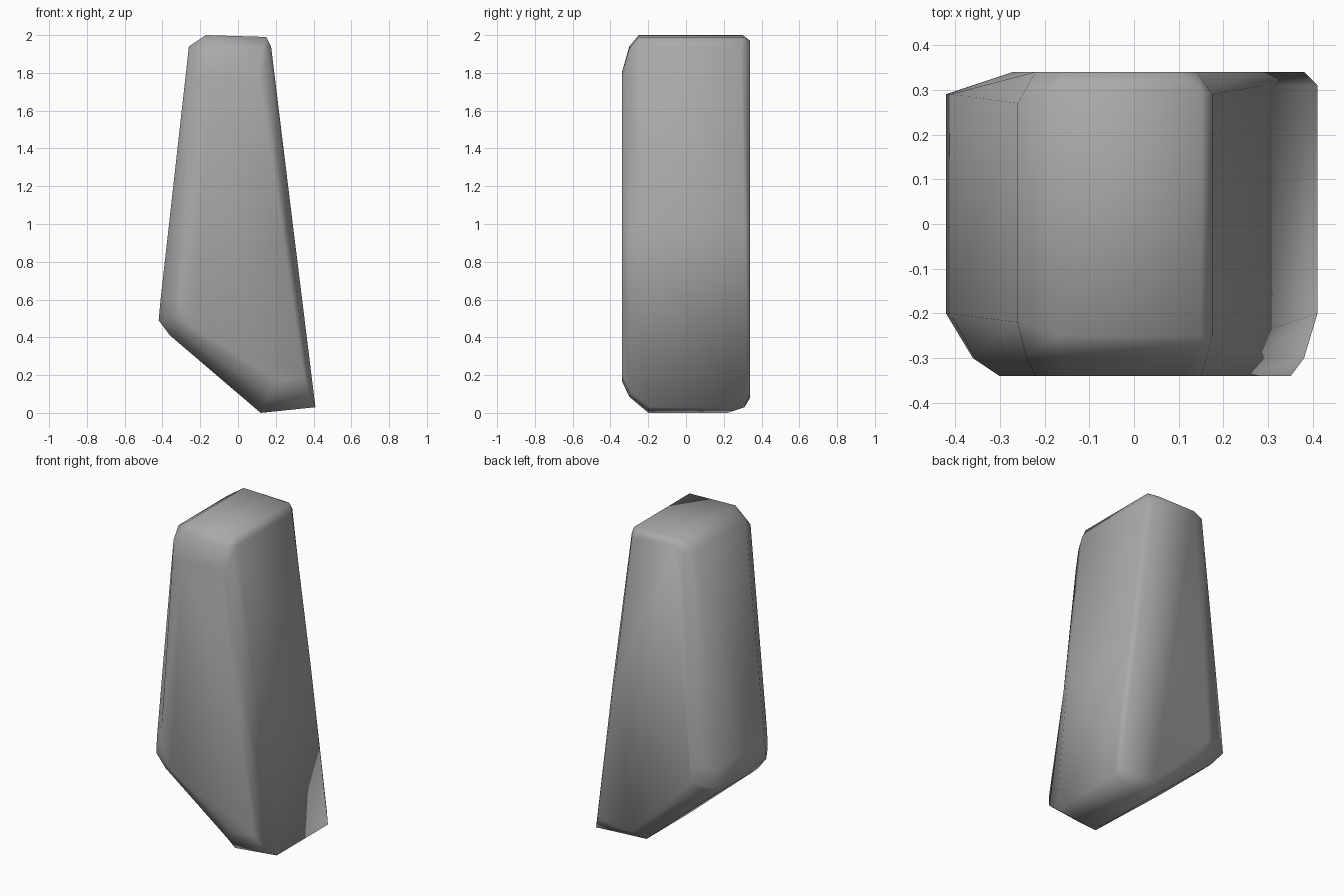
import bpy
import bmesh

# Remove the default cube
default = bpy.data.objects.get("Cube")
if default:
    bpy.data.objects.remove(default, do_unlink=True)


def make_material(name, colour):
    mat = bpy.data.materials.new(name)
    mat.use_nodes = True
    mat.diffuse_color = colour
    shader = mat.node_tree.nodes["Principled BSDF"]
    shader.inputs["Base Color"].default_value = colour
    shader.inputs["Roughness"].default_value = 0.9
    return mat


# Widest outline of the stone: x, z, and how far it runs to front and back
body = [
    (-.26, 1.94, -.22, .27), (-.17, 2, -.25, .3), (.15, 1.99, -.25, .3),
    (.175, 1.94, -.25, .29), (.29, 1, -.24, .31), (.41, .03, -.2, .31),
    (.12, 0, -.2, .22), (-.36, .41, -.2, .25), (-.42, .49, -.2, .29),
    (-.41, .6, -.2, .29),
]
# Smaller outlines of the worn front and back faces: x, z
front_face = [
    (-.22, 1.76), (-.15, 1.8), (.11, 1.8), (.15, 1.76), (.24, .93),
    (.35, .19), (.2, .17), (-.23, .45), (-.3, .53), (-.3, .62),
]
back_face = [
    (-.22, 1.94), (-.16, 1.97), (.1, 1.97), (.14, 1.94), (.26, 1),
    (.38, .11), (.14, .08), (-.2, .38), (-.27, .5), (-.27, .6),
]


def worn_edge(outer, inner):
    """Point between the body and the front face; the top stays high as a ledge."""
    x = (outer[0] + inner[0]) / 2
    z = (outer[1] + inner[1]) / 2
    if outer[1] > 1.5:
        z = outer[1] - .06
    return (x, -.3, z)


rings = [
    [(x, -.34, z) for x, z in front_face],
    [worn_edge(outer, inner) for outer, inner in zip(body, front_face)],
    [(x, front, z) for x, z, front, back in body],
    [(x, back, z) for x, z, front, back in body],
    [(x, .34, z) for x, z in back_face],
]

# Loft the rings from front to back and close both ends
bm = bmesh.new()
loops = [[bm.verts.new(point) for point in ring] for ring in rings]
count = len(body)
for near, far in zip(loops, loops[1:]):
    for i in range(count):
        j = (i + 1) % count
        bm.faces.new((near[i], near[j], far[j], far[i]))
bm.faces.new(loops[0])
bm.faces.new(loops[-1])
bmesh.ops.recalc_face_normals(bm, faces=bm.faces[:])

mesh = bpy.data.meshes.new("standing_stone")
bm.to_mesh(mesh)
bm.free()
mesh.materials.append(make_material("stone_grey", (.4, .4, .4, 1)))

stone = bpy.data.objects.new("standing_stone", mesh)
bpy.context.collection.objects.link(stone)

# Soft shading over the whole stone
for face in mesh.polygons:
    face.use_smooth = True
